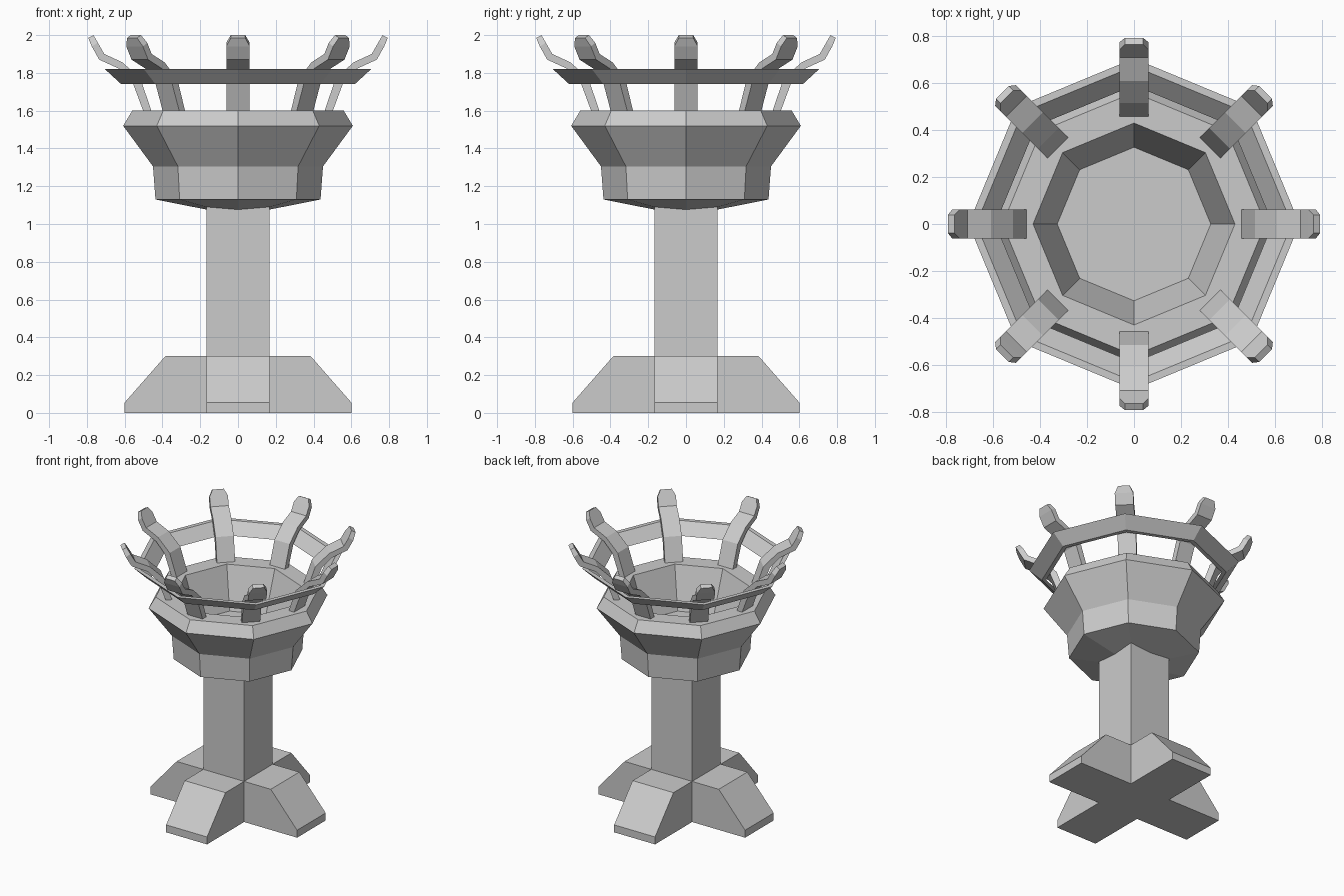
import bpy, bmesh
from math import cos, sin, pi

if "Cube" in bpy.data.objects:
    bpy.data.objects.remove(bpy.data.objects["Cube"])


def finish(name, bm):
    bmesh.ops.recalc_face_normals(bm, faces=bm.faces[:])
    mesh = bpy.data.meshes.new(name)
    bm.to_mesh(mesh)
    bm.free()
    ob = bpy.data.objects.new(name, mesh)
    bpy.context.collection.objects.link(ob)
    return ob


def lathe(name, profile, closed=False, sides=8):
    """Turn (radius, z) points into a faceted ring or capped solid."""
    bm = bmesh.new()
    rings = [[bm.verts.new((r * cos(2 * pi * i / sides), r * sin(2 * pi * i / sides), z))
              for i in range(sides)] for r, z in profile]
    pairs = list(zip(rings, rings[1:]))
    if closed:
        pairs.append((rings[-1], rings[0]))
    else:
        bm.faces.new(rings[0])
        bm.faces.new(rings[-1])
    for a, b in pairs:
        for i in range(sides):
            j = (i + 1) % sides
            bm.faces.new((a[i], a[j], b[j], b[i]))
    return finish(name, bm)


def sweep(name, sections, angle):
    """Skin (inner r, z, outer r, z, half width) sections, turned about z."""
    bm = bmesh.new()
    c, s = cos(angle), sin(angle)
    loops = []
    for ri, zi, ro, zo, w in sections:
        pts = [(ri, -w, zi), (ri, w, zi), (ro, w, zo), (ro, -w, zo)]
        loops.append([bm.verts.new((x * c - y * s, x * s + y * c, z)) for x, y, z in pts])
    for a, b in zip(loops, loops[1:]):
        for i in range(4):
            j = (i + 1) % 4
            bm.faces.new((a[i], a[j], b[j], b[i]))
    bm.faces.new(loops[0])
    bm.faces.new(loops[-1])
    return finish(name, bm)


# Cross-shaped foot: four sloped arms around the square column
W = 0.167
ARM = [(W, 0.3, W, 0, W), (0.385, 0.3, 0.385, 0, W), (0.6, 0.055, 0.6, 0, W)]
for k in range(4):
    sweep(f"foot_arm_{k + 1}", ARM, k * pi / 2)

# Square column
sweep("column", [(-W, 0, W, 0, W), (-W, 1.1, W, 1.1, W)], 0)

# Eight-sided hollow bowl
lathe("bowl", [(0.16, 1.075), (0.437, 1.13), (0.45, 1.305), (0.608, 1.52),
               (0.56, 1.6), (0.43, 1.6), (0.327, 1.3)])

# Flared ring held by the prongs
lathe("ring", [(0.62, 1.742), (0.705, 1.82), (0.672, 1.82), (0.59, 1.742)], closed=True)

# Eight bent prongs with tapered tips
PRONG = [(0.452, 1.58, 0.495, 1.58, 0.062), (0.515, 1.765, 0.558, 1.75, 0.062),
         (0.61, 1.855, 0.625, 1.82, 0.062), (0.708, 1.90, 0.735, 1.87, 0.062),
         (0.742, 1.96, 0.774, 1.94, 0.062), (0.765, 2.0, 0.793, 1.985, 0.038)]
for k in range(8):
    sweep(f"prong_{k + 1}", PRONG, k * pi / 4)
